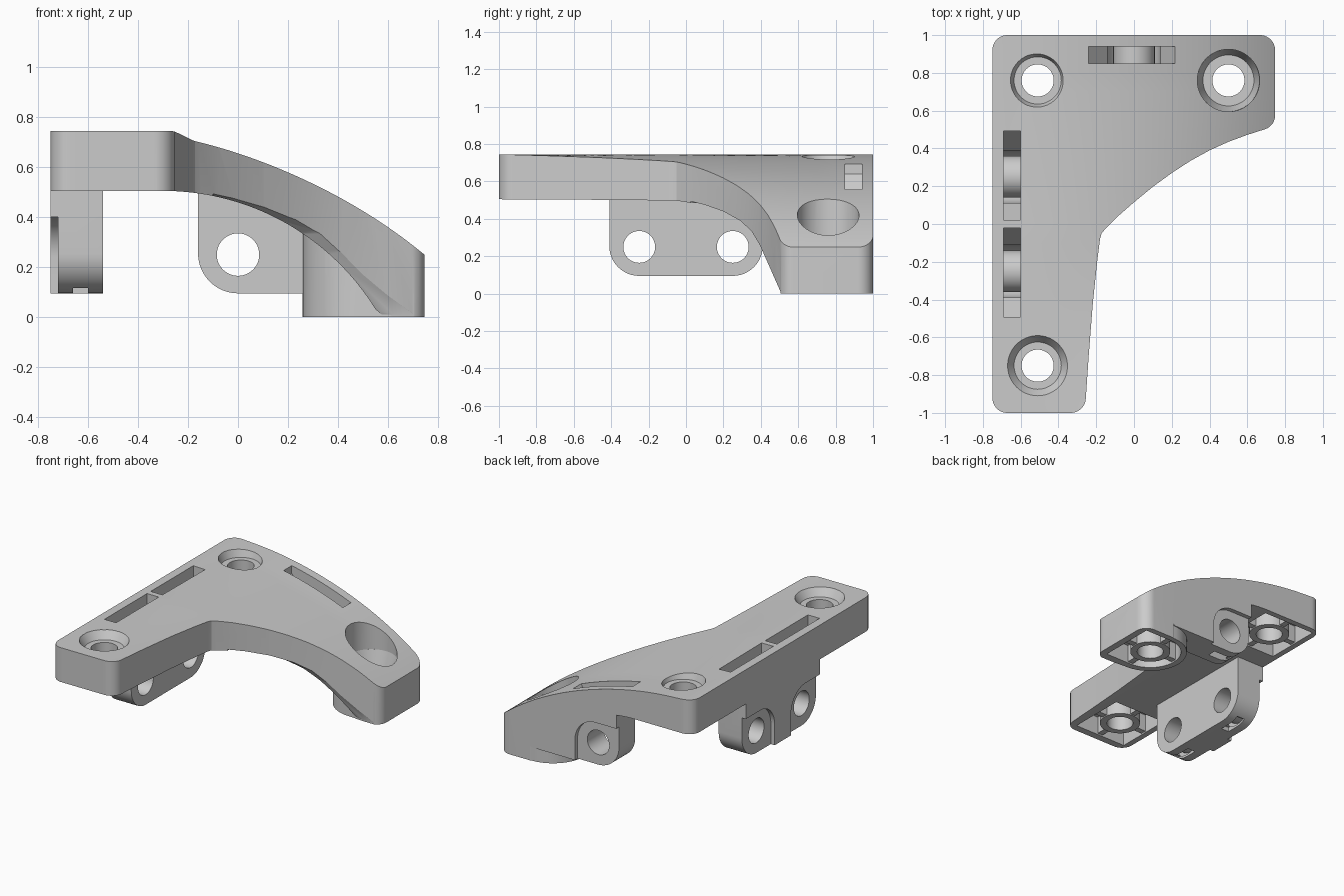
import bpy, bmesh, math
from mathutils import Vector

if "Cube" in bpy.data.objects:
    bpy.data.objects.remove(bpy.data.objects["Cube"])


def to_object(name, bm):
    bmesh.ops.recalc_face_normals(bm, faces=bm.faces)
    mesh = bpy.data.meshes.new(name)
    bm.to_mesh(mesh)
    bm.free()
    ob = bpy.data.objects.new(name, mesh)
    bpy.context.collection.objects.link(ob)
    return ob


def prism(name, pts, axis, a, b):
    """Extrude a 2D profile along an axis from a to b."""
    place = {'x': lambda u, v: (a, u, v), 'y': lambda u, v: (u, a, v), 'z': lambda u, v: (u, v, a)}[axis]
    bm = bmesh.new()
    face = bm.faces.new([bm.verts.new(place(*p)) for p in pts])
    new = bmesh.ops.extrude_face_region(bm, geom=[face])['geom']
    move = Vector((0, 0, 0))
    move['xyz'.index(axis)] = b - a
    bmesh.ops.translate(bm, vec=move, verts=[g for g in new if isinstance(g, bmesh.types.BMVert)])
    return to_object(name, bm)


def box(name, x0, x1, y0, y1, z0, z1):
    return prism(name, [(x0, y0), (x1, y0), (x1, y1), (x0, y1)], 'z', z0, z1)


def cone(name, x, y, z0, z1, r0, r1):
    bm = bmesh.new()
    bmesh.ops.create_cone(bm, cap_ends=True, segments=48, radius1=r0, radius2=r1, depth=z1 - z0)
    bmesh.ops.translate(bm, vec=(x, y, (z0 + z1) / 2), verts=bm.verts)
    return to_object(name, bm)


def arc(cx, cy, r, a0, a1, n=12):
    return [(cx + r * math.cos(math.radians(a0 + (a1 - a0) * i / n)),
             cy + r * math.sin(math.radians(a0 + (a1 - a0) * i / n))) for i in range(n + 1)]


def boolean(target, tool, op='DIFFERENCE'):
    tool.hide_render = True
    mod = target.modifiers.new('bool', 'BOOLEAN')
    mod.object, mod.operation, mod.solver = tool, op, 'EXACT'
    bpy.context.view_layer.objects.active = target
    bpy.ops.object.modifier_apply(modifier=mod.name)
    bpy.data.objects.remove(tool)


def drop(x, cx, r):
    u = max(0, x - cx)
    return r - math.sqrt(r * r - u * u)


def top_height(x, y):
    blend = min(1, max(0, (y + 1) / 0.95))
    sag = math.sin(math.pi * min(1, max(0, (x + .7) / 1.45))) * min(1, max(0, (y + .05) / .8))
    return 0.745 - drop(x, -0.575, 2.01) * blend - 0.028 * sag


# Curved plate: grid bent into an upper and a lower arc
bm = bmesh.new()
bmesh.ops.create_grid(bm, x_segments=64, y_segments=44, size=1)
for v in bm.verts:
    v.co.x *= 0.8
    v.co.y *= 1.1
new = bmesh.ops.extrude_face_region(bm, geom=bm.faces[:])['geom']
upper = {g for g in new if isinstance(g, bmesh.types.BMVert)}
for v in bm.verts:
    if v in upper:
        v.co.z = top_height(v.co.x, v.co.y)
    else:
        v.co.z = max(0.01, 0.505 - drop(v.co.x, -0.3, 1.0)) if v.co.x < 0.69 else 0.01
body = to_object('corner_bracket', bm)

# Relief under the inner curved rim
boolean(body, prism('rim_relief', [(.515, -.1), (.51, 0), (.395, .26), (.35, .335), (.29, .39), (.2, .44),
                                   (.1, .475), (0, .5), (-.1, .5), (-.1, -.1)], 'x', -.1, .9))

# Foot with a round inner end, and hanging tabs
foot = prism('foot', [(.2, 0), (.78, 0), (.78, .17), (.2, .41)], 'y', .4, 1.08)
plan = arc(.5, .755, .241, 90, 270, 32) + [(.62, .505), (.9, .505), (.9, 1.05), (.6, 1.05)]
boolean(foot, prism('foot_plan', plan, 'z', -.5, .8), 'INTERSECT')
boolean(body, foot, 'UNION')
side = [(-.41, .6)] + arc(-.25, .255, .16, 180, 270) + arc(.25, .255, .16, 270, 360) + [(.41, .6)]
boolean(body, prism('side_tab', side, 'x', -.79, -.54), 'UNION')
back = [(-.16, .58)] + arc(0, .255, .16, 180, 270) + [(.5, .095), (.5, .22), (.3, .38)]
boolean(body, prism('back_tab', back, 'y', .79, 1.07), 'UNION')

# Trim everything to the plan outline
outline = (arc(-.67, -.92, .08, 180, 270) + arc(-.335, -.92, .08, 270, 357)
           + [(-.24, -.7), (-.218, -.42), (-.195, -.2), (-.18, -.08), (-.172, -.05), (-.155, -.03),
              (-.08, .045), (0, .115), (.1, .197), (.2, .27), (.3, .335), (.4, .39), (.5, .435), (.6, .472)]
           + arc(.67, .575, .077, 290, 360, 8) + arc(.667, .92, .08, 0, 90) + arc(-.67, .92, .08, 90, 180))
boolean(body, prism('outline', outline, 'z', -.5, 1.5), 'INTERSECT')

# Pockets, bosses and ribs under the three screw points
screws = [(-.51, .76, .505, .145), (-.51, -.75, .505, .16), (.5, .76, 0, .165)]
for x, y, z, rim in screws:
    roof = z + .13
    h = .2
    if z:
        boolean(body, box('pocket', x - h, x + h, y - h, y + h, z - .1, roof))
    else:
        round_end = arc(x, y, h, 90, 270, 32) + [(x + h, y - h), (x + h, y + h)]
        boolean(body, prism('pocket', round_end, 'z', z - .1, roof))
    boss = cone('boss', x, y, z + .003, roof + .02, .13, .13)
    boolean(boss, box('rib', x - .225, x + .225, y - .02, y + .02, z + .01, roof + .015), 'UNION')
    boolean(boss, box('rib', x - .02, x + .02, y - .225, y + .225, z + .01, roof + .015), 'UNION')
    boolean(body, boss, 'UNION')

# Screw holes with tapered counterbores
for x, y, z, rim in screws:
    floor, top, seat = (.69, .745, .125) if z else (.2, .3, .135)
    boolean(body, cone('hole', x, y, -.1, 1, .085, .085))
    boolean(body, cone('taper', x, y, floor, top, seat, rim))
    boolean(body, cone('rim', x, y, top - .001, 1, rim, rim))


# Tie channels, outer recesses and cross holes in the tabs
def tab_cuts(axis, c, out, inner0, inner1, outer0, outer1, far):
    """out is the direction of the tab's free end."""
    shift = lambda pts: [(u * out + c, v) for u, v in pts]
    tie = prism('channel', shift([(.242, .85), (.242, .64), (.14, .51)] + arc(0, .25, .14, 0, -180, 24)
                                 + [(-.14, .42), (-.23, .58), (-.23, .85)]), axis, inner0, inner1)
    boolean(tie, prism('drum', arc(c, .25, .11, 0, 352.5, 47), axis, inner0 - .1, inner1 + .1))
    boolean(body, tie)
    boolean(body, prism('notch', shift([(-.08, .05), (.08, .05), (.08, .125), (-.08, .125)]),
                        axis, inner0 + .03 * (axis == 'x'), inner1 - .03 * (axis == 'y')))
    recess = [(.18, 0), (.18, .4)] + arc(0, .24, .16, 90, 180, 16) + [(-.16, 0)]
    boolean(body, prism('recess', shift(recess), axis, outer0, outer1))
    boolean(body, prism('cross_hole', arc(c, .25, .085, 0, 352.5, 47), axis, min(far, outer0), max(far, outer1)))


tab_cuts('x', .25, 1, -.69, -.6, -.8, -.72, -.45)
tab_cuts('x', -.25, -1, -.69, -.6, -.8, -.72, -.45)
tab_cuts('y', 0, -1, .85, .94, .97, 1.1, .7)

# Smooth shading with sharp edges kept
bpy.ops.object.select_all(action='DESELECT')
body.select_set(True)
bpy.context.view_layer.objects.active = body
bpy.ops.object.shade_smooth_by_angle(angle=math.radians(25))
